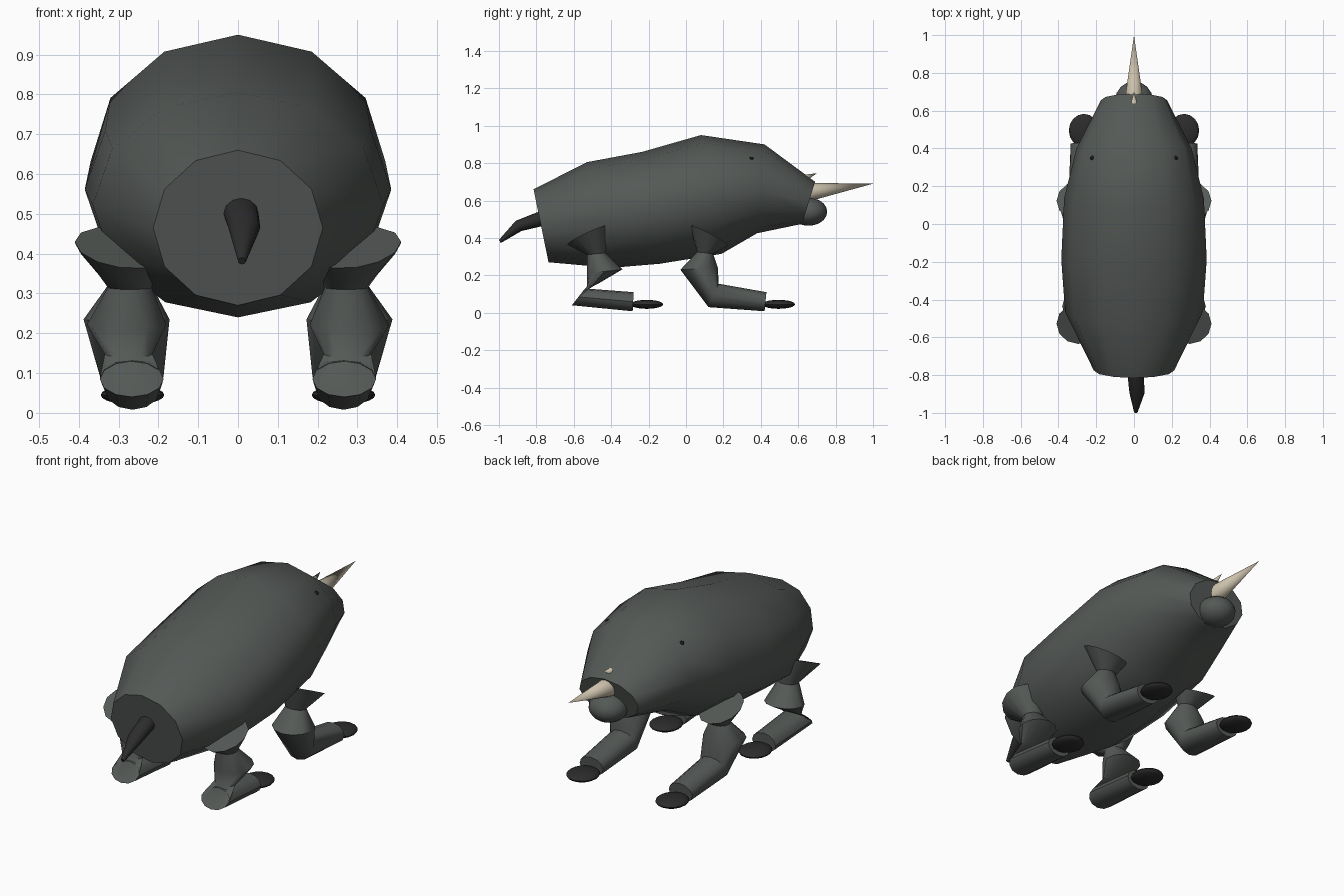
import bpy, bmesh, math
from mathutils import Vector

if "Cube" in bpy.data.objects:
    bpy.data.objects.remove(bpy.data.objects["Cube"])


def material(name, colour):
    mat = bpy.data.materials.new(name)
    mat.use_nodes = True
    mat.diffuse_color = (*colour, 1)
    mat.node_tree.nodes["Principled BSDF"].inputs["Base Color"].default_value = (*colour, 1)
    return mat


HIDE = material("grey hide", (0.09, 0.1, 0.093))
DARK = material("dark claw", (0.025, 0.025, 0.026))
IVORY = material("ivory horn", (0.6, 0.53, 0.41))
BLACK = material("black eye", (0.01, 0.01, 0.01))


def finish(name, bm, mat, angle=40):
    bmesh.ops.recalc_face_normals(bm, faces=bm.faces)
    mesh = bpy.data.meshes.new(name)
    bm.to_mesh(mesh)
    bm.free()
    mesh.materials.append(mat)
    mesh.shade_smooth()
    mesh.set_sharp_from_angle(angle=math.radians(angle))
    obj = bpy.data.objects.new(name, mesh)
    bpy.context.collection.objects.link(obj)
    return obj


def loft(name, rings, mat, sides=12, side=1):
    """Each ring: two opposite (y, z) ends, x centre, x radius, outward lift."""
    bm = bmesh.new()
    loops = []
    for a, b, cx, rx, lift in rings:
        a, b = Vector((0, *a)), Vector((0, *b))
        loop = []
        for i in range(sides):
            t = 2 * math.pi * i / sides
            p = (a + b) / 2 + (b - a) / 2 * math.cos(t)
            p.x = side * (cx + rx * math.sin(t))
            p.z += lift * math.sin(t)
            loop.append(bm.verts.new(p))
        loops.append(loop)
    for low, high in zip(loops, loops[1:]):
        for i in range(sides):
            j = (i + 1) % sides
            bm.faces.new((low[i], low[j], high[j], high[i]))
    bm.faces.new(loops[0])
    bm.faces.new(loops[-1])
    return finish(name, bm, mat)


def ball(name, centre, radii, mat):
    bm = bmesh.new()
    bmesh.ops.create_uvsphere(bm, u_segments=16, v_segments=10, radius=1)
    bmesh.ops.scale(bm, vec=radii, verts=bm.verts)
    bmesh.ops.translate(bm, vec=centre, verts=bm.verts)
    return finish(name, bm, mat)


def spike(name, base, tip, radius, mat):
    base, tip = Vector(base), Vector(tip)
    axis = tip - base
    bm = bmesh.new()
    bmesh.ops.create_cone(bm, cap_ends=True, segments=16, radius1=radius,
                          radius2=0, depth=axis.length)
    bmesh.ops.rotate(bm, verts=bm.verts, matrix=axis.to_track_quat("Z", "Y").to_matrix())
    bmesh.ops.translate(bm, vec=(base + tip) / 2, verts=bm.verts)
    return finish(name, bm, mat)


# Barrel body, from rump to muzzle
loft("body", [
    ((-0.735, 0.27), (-0.815, 0.66), 0, 0.213, 0),
    ((-0.40, 0.24), (-0.53, 0.805), 0, 0.365, 0),
    ((-0.14, 0.262), (-0.235, 0.86), 0, 0.385, 0),
    ((0.19, 0.315), (0.08, 0.95), 0, 0.37, 0),
    ((0.38, 0.425), (0.42, 0.90), 0, 0.305, 0),
    ((0.62, 0.475), (0.69, 0.70), 0, 0.175, 0),
], HIDE)

# Muzzle, horns and tail
ball("snout", (0, 0.655, 0.54), (0.1, 0.1, 0.075), HIDE)
spike("large_horn", (0, 0.65, 0.645), (0, 1.0, 0.69), 0.05, IVORY)
spike("small_horn", (0, 0.62, 0.715), (0, 0.70, 0.746), 0.022, IVORY)
loft("tail", [
    ((-0.74, 0.47), (-0.75, 0.555), 0.005, 0.045, 0),
    ((-0.88, 0.437), (-0.91, 0.492), 0.016, 0.04, 0),
    ((-0.99, 0.373), (-1.0, 0.39), 0.01, 0.01, 0),
], DARK)

# Leg sections from flared hip to foot
FRONT_LEG = [
    ((0.02, 0.465), (0.225, 0.36), 0.295, 0.115, 0.015),
    ((0.06, 0.325), (0.145, 0.315), 0.272, 0.055, 0),
    ((-0.03, 0.23), (0.17, 0.24), 0.28, 0.108, 0),
    ((0.12, 0.03), (0.175, 0.155), 0.267, 0.08, 0),
    ((0.42, 0.008), (0.43, 0.11), 0.265, 0.07, 0),
]
REAR_LEG = [
    ((-0.635, 0.365), (-0.42, 0.465), 0.295, 0.115, 0.015),
    ((-0.53, 0.31), (-0.43, 0.32), 0.272, 0.055, 0),
    ((-0.53, 0.21), (-0.34, 0.232), 0.28, 0.1, 0),
    ((-0.53, 0.14), (-0.47, 0.155), 0.275, 0.06, 0),
    ((-0.61, 0.04), (-0.54, 0.13), 0.267, 0.08, 0),
    ((-0.285, 0.008), (-0.28, 0.11), 0.265, 0.07, 0),
]

for label, side in (("left", 1), ("right", -1)):
    for part, rings, paw_y in (("front", FRONT_LEG, 0.495), ("rear", REAR_LEG, -0.21)):
        loft(f"{part}_leg_{label}", rings, HIDE, side=side)
        ball(f"{part}_paw_{label}", (side * 0.265, paw_y, 0.045), (0.08, 0.088, 0.024), DARK)
    ball(f"eye_{label}", (side * 0.22, 0.35, 0.822), (0.012, 0.012, 0.012), BLACK)
